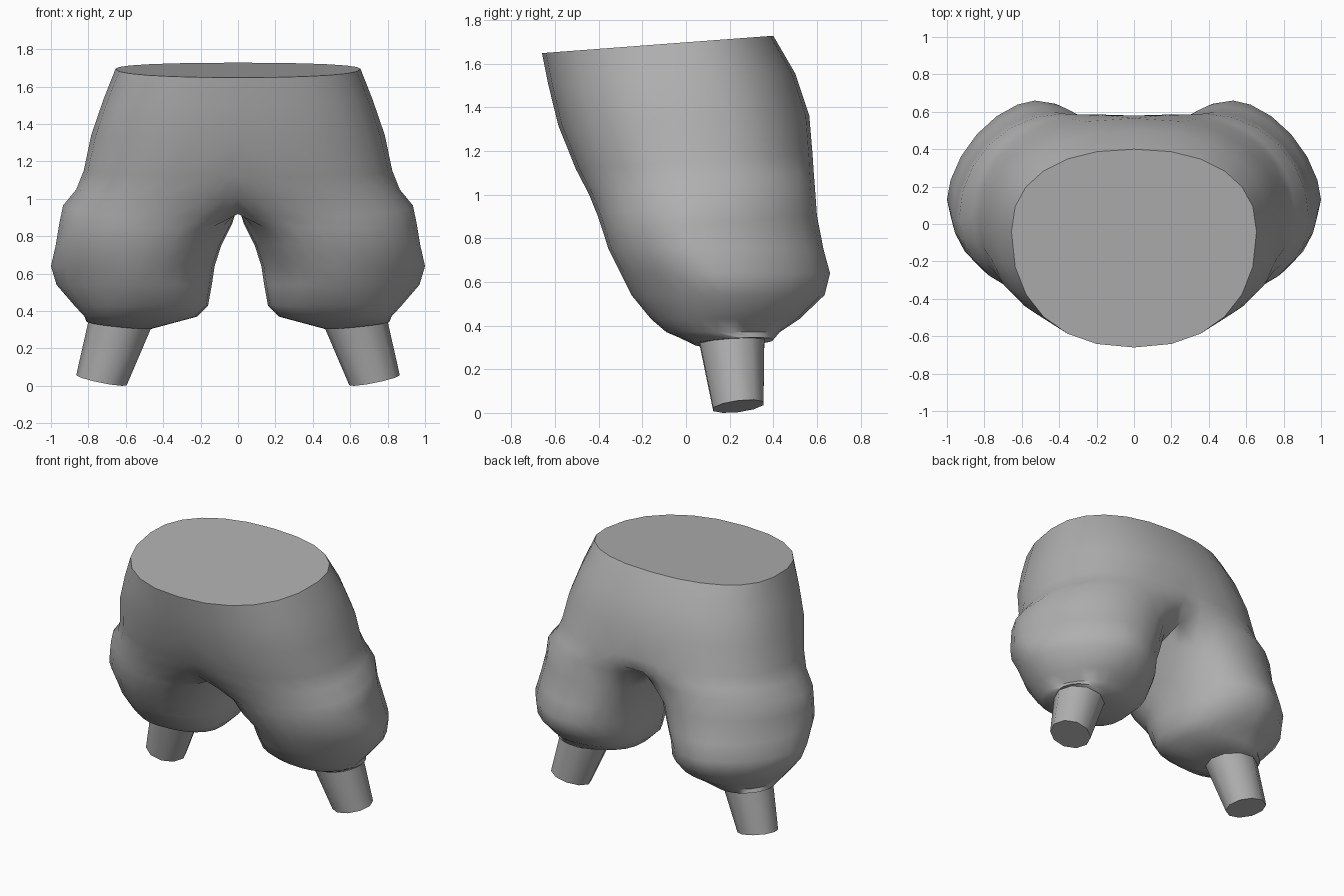
import bpy, bmesh, math

cube = bpy.data.objects.get("Cube")
if cube:
    bpy.data.objects.remove(cube)

grey = bpy.data.materials.new("mid_grey")
grey.use_nodes = True
colour = (0.43, 0.43, 0.43, 1)
grey.diffuse_color = colour
grey.node_tree.nodes["Principled BSDF"].inputs["Base Color"].default_value = colour

SIDES = 24


def spow(v, p):
    return math.copysign(abs(v) ** p, v)


def finish(bm, name, angle):
    bmesh.ops.recalc_face_normals(bm, faces=bm.faces)
    mesh = bpy.data.meshes.new(name)
    bm.to_mesh(mesh)
    bm.free()
    mesh.materials.append(grey)
    obj = bpy.data.objects.new(name, mesh)
    bpy.context.collection.objects.link(obj)
    bpy.ops.object.select_all(action='DESELECT')
    obj.select_set(True)
    bpy.context.view_layer.objects.active = obj
    bpy.ops.object.shade_smooth_by_angle(angle=math.radians(angle))


def bridge(bm, rings):
    for a, b in zip(rings, rings[1:]):
        n = len(a)
        for i in range(n):
            j = (i + 1) % n
            quad = (a[i], a[j], b[j], b[i])
            # nothing is built inside the body on the centre plane
            if any(abs(v.co.x) > 1e-5 for v in quad):
                bm.faces.new(quad)


def half_section(xo, xi, yf, yb, cx, cy, p):
    """Outline of the left half; a negative inner x is cut off at the centre plane."""
    inner = .8 * p

    def point(t):
        c = math.cos(t)
        q = p if c > 0 else inner
        c, s = spow(c, q), spow(math.sin(t), q)
        return (cx + c * ((xo - cx) if c > 0 else (cx - xi)),
                cy + s * ((yb - cy) if s > 0 else (cy - yf)))

    quarter, eighth = SIDES // 4, SIDES // 8
    step = 2 * math.pi / SIDES
    if xi >= 0:
        return [point(i * step) for i in range(SIDES)]
    cut = math.acos(-(cx / (cx - xi)) ** (1 / inner))
    front, back = point(-cut)[1], point(cut)[1]
    result = []
    for i in range(SIDES):
        k = i if i <= SIDES // 2 else i - SIDES
        if abs(k) <= quarter:
            result.append(point(k * step))
        elif abs(k) < quarter + eighth:
            t = math.pi / 2 + (abs(k) - quarter) / eighth * (cut - math.pi / 2)
            result.append(point(math.copysign(t, k)))
        else:
            f = (i - quarter - eighth) / (2 * eighth)
            result.append((0, back + (front - back) * f))
    return result


# Trousers: sections of the left half, from waist to cuff
# z, rise per y, rise per x, (outer x, inner x, front y, back y, middle x, middle y, roundness)
sections = [
    (1.695, .075, 0, (.655, -1, -.66, .40, 0, -.04, .88)),
    (1.53, .05, 0, (.72, -1, -.63, .50, 0, -.02, .86)),
    (1.34, .04, 0, (.785, -1, -.585, .565, 0, 0, .84)),
    (1.15, .06, 0, (.825, -1, -.505, .58, .15, .03, .9)),
    (1.05, .1, 0, (.865, -.8, -.445, .585, .28, .03, .95)),
    (.965, .14, 0, (.935, -.12, -.405, .59, .38, .03, 1)),
    (.87, .06, 0, (.955, .03, -.385, .60, .43, .03, 1.05)),
    (.75, 0, 0, (.975, .09, -.355, .63, .48, .05, 1.05)),
    (.64, 0, 0, (1.0, .125, -.30, .66, .53, .13, 1.2)),
    (.54, 0, 0, (.97, .14, -.25, .635, .53, .16, 1.15)),
    (.43, 0, 0, (.875, .16, -.16, .52, .54, .14, 1.05)),
    (.37, 0, 0, (.82, .22, -.09, .43, .57, .14, 1)),
    (.325, .06, .1, (.81, .46, .04, .40, .635, .22, 1)),
]
bm = bmesh.new()
rings = []
for z, rise_y, rise_x, shape in sections:
    cx, cy = shape[4:6]
    ring = []
    for x, y in half_section(*shape):
        x = 0 if abs(x) < 1e-4 else x
        ring.append(bm.verts.new((x, y, z + rise_y * (y - cy) + rise_x * (x - cx))))
    rings.append(ring)
bridge(bm, rings)
bm.faces.new(rings[0])
bm.faces.new(rings[-1])
bmesh.ops.remove_doubles(bm, verts=bm.verts, dist=.0005)
bmesh.ops.mirror(bm, geom=bm.verts[:] + bm.edges[:] + bm.faces[:],
                 axis='X', merge_dist=.0005)
finish(bm, "trousers", 60)

# Tapered shins, cut square to their slanted axis
for side, name in ((1, "left_shin"), (-1, "right_shin")):
    bm = bmesh.new()
    rings = []
    for cx, cy, z, rx, ry in ((.61, .205, .40, .17, .163), (.73, .24, .03, .135, .121)):
        ring = []
        for i in range(10):
            t = 2 * math.pi * i / 10
            x, y = rx * math.cos(t), ry * math.sin(t)
            ring.append(bm.verts.new((side * (cx + x), cy + y, max(0, z + .2 * x + .12 * y))))
        rings.append(ring)
    bridge(bm, rings)
    for ring in rings:
        bm.faces.new(ring)
    finish(bm, name, 50)
